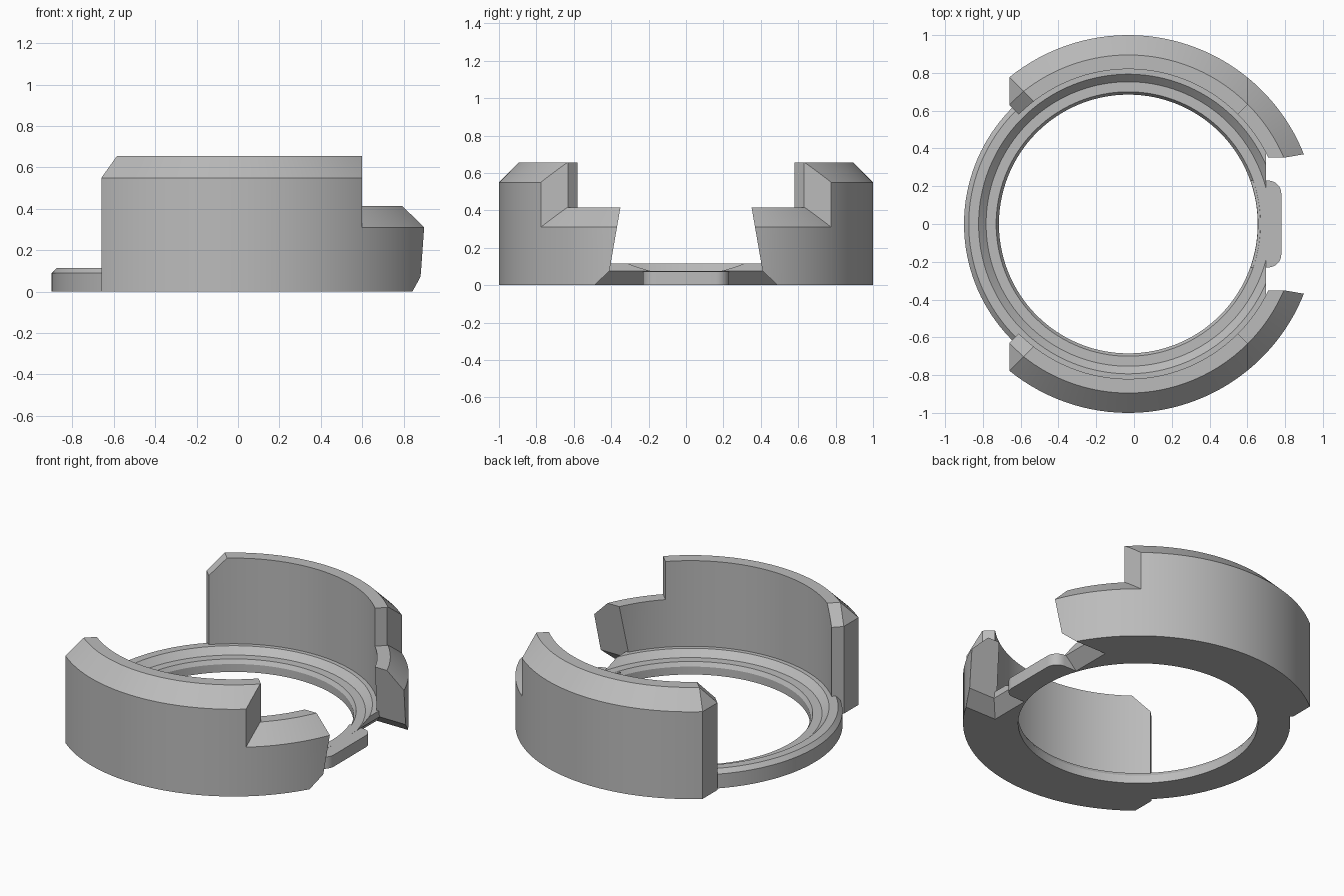
import bpy, bmesh, math

if "Cube" in bpy.data.objects:
    bpy.data.objects.remove(bpy.data.objects["Cube"], do_unlink=True)

CX = -0.03      # ring axis on x
SEGS = 144

mat = bpy.data.materials.new("plain grey")
mat.use_nodes = True
GREY = (0.5, 0.5, 0.5, 1)
mat.diffuse_color = GREY
mat.node_tree.nodes["Principled BSDF"].inputs["Base Color"].default_value = GREY


def lathe(profile):
    """Closed (radius, z) profile turned round the z axis."""
    bm = bmesh.new()
    rings = []
    for i in range(SEGS):
        a = 2 * math.pi * (i + 0.5) / SEGS
        rings.append([bm.verts.new((r * math.cos(a), r * math.sin(a), z)) for r, z in profile])
    n = len(profile)
    for i in range(SEGS):
        p, q = rings[i], rings[(i + 1) % SEGS]
        for j in range(n):
            k = (j + 1) % n
            bm.faces.new((p[j], q[j], q[k], p[k]))
    return bm


def trim(bm, point, outward):
    """Cut away everything beyond a plane and cap the cut."""
    geom = bm.verts[:] + bm.edges[:] + bm.faces[:]
    bmesh.ops.bisect_plane(bm, geom=geom, dist=1e-5, plane_co=point, plane_no=outward, clear_outer=True)
    bmesh.ops.holes_fill(bm, edges=[e for e in bm.edges if e.is_boundary], sides=0)


def finish(name, bm, mirrored=False):
    bmesh.ops.recalc_face_normals(bm, faces=bm.faces)
    mesh = bpy.data.meshes.new(name)
    bm.to_mesh(mesh)
    bm.free()
    mesh.materials.append(mat)
    ob = bpy.data.objects.new(name, mesh)
    ob.location.x = CX
    bpy.context.collection.objects.link(ob)
    bpy.ops.object.select_all(action='DESELECT')
    ob.select_set(True)
    bpy.context.view_layer.objects.active = ob
    bpy.ops.object.shade_smooth_by_angle(angle=math.radians(20))
    if mirrored:
        mod = ob.modifiers.new("other_side", 'MIRROR')
        mod.use_axis = (False, True, False)
        mod.use_clip = False
    return ob


# Base ring with stepped seat, cut straight and undercut beside the tab
bm = lathe([(0.685, 0), (0.87, 0), (0.87, 0.09), (0.845, 0.115), (0.793, 0.115),
            (0.753, 0.075), (0.70, 0.075), (0.685, 0.05)])
trim(bm, (0.73, 0, 0), (1, 0, 0))
trim(bm, (0.73, 0, 0.075), (1, 0, -1))
finish("base_ring", bm)

# Tall curved walls
bm = lathe([(0.82, 0), (1, 0), (1, 0.55), (0.895, 0.655), (0.82, 0.655)])
trim(bm, (0, 0, 0), (0, -1, 0))
for side in (-1, 1):
    trim(bm, (side * 0.63, 0, 0), (side, 0, 0))
    trim(bm, (0, 0, 0), (side, -1, 0))
# sloped top corner at the open end
trim(bm, (-0.63, 0, 0.55), (-0.105, 0, 0.075))
trim(bm, (-0.58, 0.58, 0.55), (-0.707, -0.707, 1))
finish("tall_wall", bm, mirrored=True)

# Low wall ends that flank the tab
bm = lathe([(0.82, 0), (1, 0), (1, 0.31), (0.895, 0.415), (0.82, 0.415)])
trim(bm, (0, 0, 0), (0, -1, 0))
trim(bm, (0.58, 0, 0), (-1, 0, 0))
trim(bm, (0, 0.41, 0.075), (0, -0.345, -0.06))
trim(bm, (0, 0.41, 0.075), (0, -0.075, -0.08))
finish("low_wall", bm, mirrored=True)

# Rounded tab
bm = bmesh.new()
HALF, TIP, CORNER = 0.23, 0.81, 0.07
outline = []
for side in (-1, 1):
    for i in range(9):
        a = side * math.pi / 2 * (1 - i / 8 if side < 0 else i / 8)
        outline.append((TIP - CORNER + CORNER * math.cos(a),
                        side * (HALF - CORNER) + CORNER * math.sin(a)))
inner = math.asin(HALF / 0.686)
for i in range(13):
    a = inner * (1 - i / 6)
    outline.append((0.686 * math.cos(a), 0.686 * math.sin(a)))
base = bm.faces.new([bm.verts.new((x, y, 0)) for x, y in outline])
top = bmesh.ops.extrude_face_region(bm, geom=[base])
bmesh.ops.translate(bm, vec=(0, 0, 0.074),
                    verts=[v for v in top["geom"] if isinstance(v, bmesh.types.BMVert)])
finish("tab", bm)
